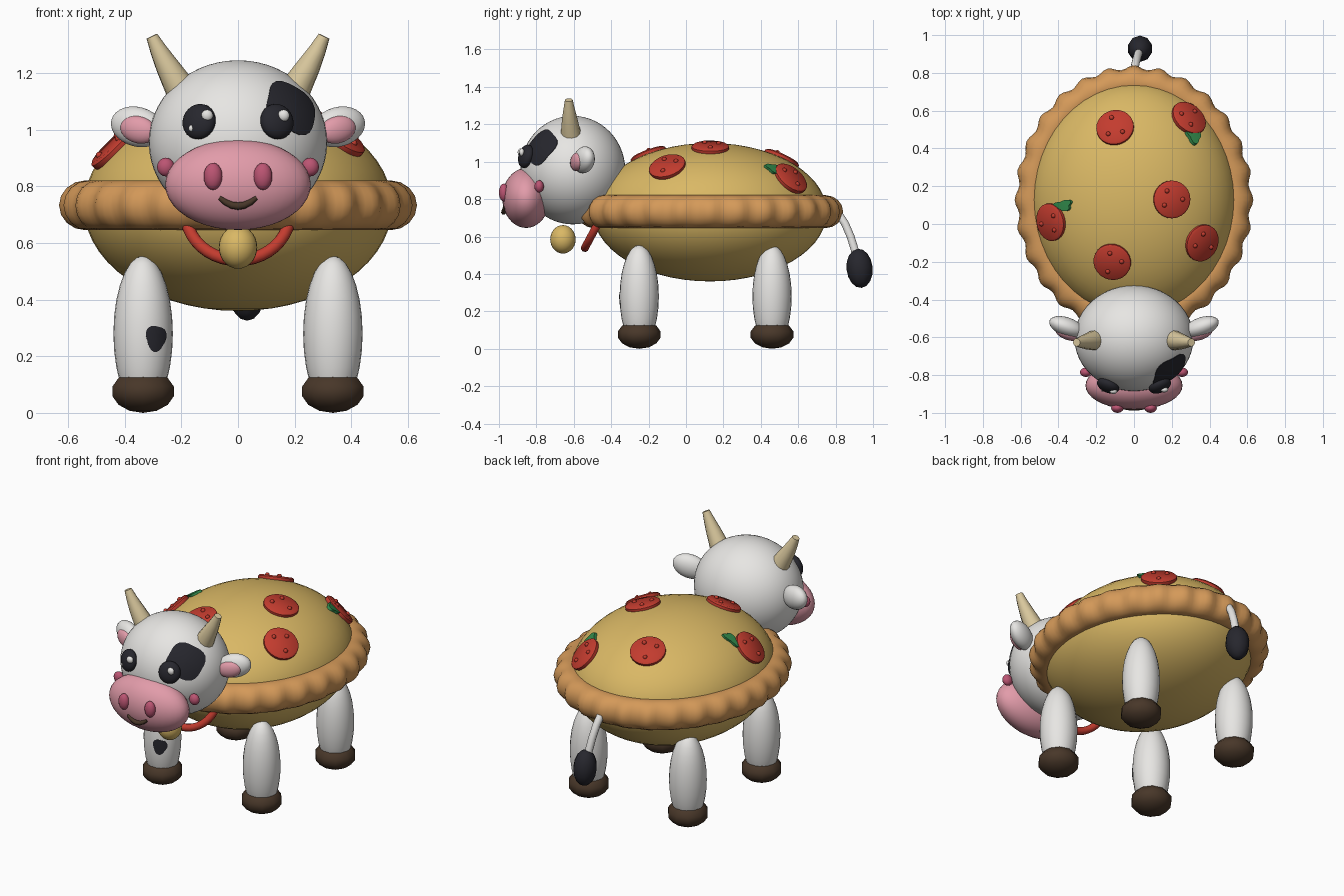
import bpy, bmesh, math
from mathutils import Vector, Matrix, Euler

if "Cube" in bpy.data.objects:
    bpy.data.objects.remove(bpy.data.objects["Cube"])

COLORS = {
    "white": (0.80, 0.79, 0.77), "cheese": (0.70, 0.48, 0.13), "crust": (0.66, 0.32, 0.10),
    "pink": (0.76, 0.33, 0.40), "dark pink": (0.50, 0.09, 0.17), "red": (0.55, 0.045, 0.028),
    "black": (0.02, 0.02, 0.027), "brown": (0.065, 0.038, 0.022),
    "horn": (0.70, 0.58, 0.34), "green": (0.03, 0.25, 0.07)}
MATS = {}
for key, rgb in COLORS.items():
    MATS[key] = bpy.data.materials.new(key)
    MATS[key].diffuse_color = (*rgb, 1)


def finish(name, bm, mat, angle=50):
    bmesh.ops.recalc_face_normals(bm, faces=bm.faces[:])
    me = bpy.data.meshes.new(name)
    bm.to_mesh(me)
    bm.free()
    me.materials.append(MATS[mat])
    me.shade_smooth()
    me.set_sharp_from_angle(angle=math.radians(angle))
    ob = bpy.data.objects.new(name, me)
    bpy.context.collection.objects.link(ob)
    return ob


def ball(name, loc, rad, mat, rot=None, seg=24, rings=14):
    rot = rot or Matrix.Identity(4)
    bm = bmesh.new()
    bmesh.ops.create_uvsphere(bm, u_segments=seg, v_segments=rings, radius=1)
    bm.transform(Matrix.Translation(loc) @ rot @ Matrix.Diagonal((*rad, 1)))
    return finish(name, bm, mat)


def loft(name, rings, mat, closed=False, angle=50):
    bm = bmesh.new()
    vs = [[bm.verts.new(p) for p in r] for r in rings]
    n = len(vs[0])
    for i in range(len(vs) - (0 if closed else 1)):
        a, b = vs[i], vs[(i + 1) % len(vs)]
        for j in range(n):
            bm.faces.new((a[j], a[(j + 1) % n], b[(j + 1) % n], b[j]))
    if not closed:
        bm.faces.new(vs[0])
        bm.faces.new(vs[-1])
    return finish(name, bm, mat, angle)


def tube(name, pts, radii, mat, sides=10):
    pts = [Vector(p) for p in pts]
    rings = []
    for i, p in enumerate(pts):
        d = pts[min(i + 1, len(pts) - 1)] - pts[max(i - 1, 0)]
        u = d.cross(Vector((0.02, 1, 0.3))).normalized()
        v = d.cross(u).normalized()
        rings.append([p + radii[i] * (u * math.cos(t) + v * math.sin(t))
                      for t in (2 * math.pi * k / sides for k in range(sides))])
    return loft(name, rings, mat)


def frame(ell, p):
    """Push p onto an ellipsoid; return a matrix with Z along the normal."""
    c, r = Vector(ell[0]), Vector(ell[1])
    d = Vector(p) - c
    q = Vector([d[i] / r[i] for i in range(3)])
    s = c + d / q.length
    n = Vector([(s - c)[i] / r[i] ** 2 for i in range(3)])
    return Matrix.Translation(s) @ n.to_track_quat('Z', 'Y').to_matrix().to_4x4()


def patch(name, ell, p, size, mat, wob=0.08, lift=1.012, waves=4):
    """Thin irregular spot that follows an ellipsoid."""
    m, c = frame(ell, p), Vector(ell[0])
    bm = bmesh.new()
    prev, n = None, 28
    for k in (0.05, 0.35, 0.65, 0.9, 1.0, 1.0):
        ring = []
        for j in range(n):
            t = 2 * math.pi * j / n
            f = k * (1 + wob * math.sin(waves * t + 0.6))
            w = m @ Vector((size[0] * f * math.cos(t), size[1] * f * math.sin(t), 0))
            s = frame(ell, w).translation
            lf = 0.995 if prev and len(bm.verts) >= 5 * n else lift
            ring.append(bm.verts.new(c + (s - c) * lf))
        if prev:
            for j in range(n):
                bm.faces.new((prev[j], prev[(j + 1) % n], ring[(j + 1) % n], ring[j]))
        else:
            bm.faces.new(ring)
        prev = ring
    return finish(name, bm, mat)


# Pie body: cheese dome, crust bowl and scalloped rim
CY = 0.128
DOME = ((0, CY, 0.73), (0.545, 0.625, 0.37))
ball("cheese_dome", *DOME, "cheese", seg=48, rings=28)
ball("crust_bowl", (0, CY, 0.73), (0.53, 0.61, 0.36), "crust", seg=48, rings=28)
rim = []
for i in range(168):
    u = 2 * math.pi * i / 168
    tr = 0.083 + 0.011 * math.cos(28 * u)
    ring = []
    for j in range(16):
        v = 2 * math.pi * j / 16
        o = tr * math.cos(v)
        ring.append(((0.538 + o) * math.cos(u), CY + (0.618 + o) * math.sin(u),
                     0.733 + 0.088 * math.sin(v)))
    rim.append(ring)
loft("crust_rim", rim, "crust", closed=True)

# Pepperoni slices with raised dots
for x, y in [(-.1, .51), (.29, .56), (.2, .13), (.36, -.1), (-.115, -.2), (-.44, .01)]:
    z = 0.73 + 0.37 * math.sqrt(1 - (x / .545) ** 2 - ((y - CY) / .625) ** 2)
    m = frame(DOME, (x, y, z))
    rings = [[m @ Vector((r * math.cos(t), r * math.sin(t), h))
              for t in (2 * math.pi * k / 24 for k in range(24))]
             for r, h in ((.09, -.03), (.1, -.005), (.1, .008), (.09, .016))]
    loft("pepperoni", rings, "red")
    for dx, dy in ((.045, .03), (-.03, .045), (.0, -.055)):
        ball("pepperoni_dot", m @ Vector((dx, dy, .016)), (.013,) * 3, "red", seg=8, rings=6)

# Basil leaves
patch("basil_leaf_right", DOME, (.31, .46, .96), (.042, .036), "green", .2, 1.03, 3)
patch("basil_leaf_left", DOME, (-.365, .1, 1.0), (.026, .05), "green", .25, 1.03, 3)

# Head and muzzle
HEAD = ((0, -.605, .955), (.315, .28, .29))
ball("head", *HEAD, "white", seg=48, rings=28)
ball("muzzle", (0, -.855, .806), (.257, .127, .16), "pink", seg=36, rings=20)
patch("eye_patch", HEAD, (.2, -.785, 1.085), (.115, .108), "black")
tube("mouth", [(x, -.975 + 1.2 * x * x, .73 + 7 * x * x) for x in
               (-.065, -.045, -.022, 0, .022, .045, .065)],
     [.008, .011, .013, .014, .013, .011, .008], "brown", 8)

for s in (-1, 1):
    # Eyes with highlights
    ex = .135 * s
    m = frame(HEAD, (ex, -.85, 1.027))
    ball("eye", m @ Vector((0, 0, .008)), (.062, .064, .035), "black",
         m.to_quaternion().to_matrix().to_4x4())
    ball("eye_highlight", (ex + .026, -.886 if s < 0 else -.878, 1.05), (.021, .014, .021),
         "white", seg=12, rings=8)
    ball("eye_glint", (ex - .03, -.880, 1.005), (.009, .008, .012), "white", seg=8, rings=6)
    # Nostrils and cheeks
    ball("nostril", (.088 * s, -.974, .835), (.033, .026, .048), "dark pink", seg=16, rings=10)
    ball("cheek", (.255 * s, -.785, .868), (.031, .025, .033), "dark pink", seg=16, rings=10)
    # Ears
    rot = Euler((0, -.25 * s, .35 * s)).to_matrix().to_4x4()
    ball("ear", (.355 * s, -.545, 1.01), (.1, .05, .07), "white", rot)
    ball("inner_ear", (.352 * s, -.583, 1.0), (.068, .03, .048), "pink", rot)
    # Horns
    tube("horn", [(.18 * s, -.61, 1.10), (.215 * s, -.617, 1.165), (.25 * s, -.622, 1.225),
                  (.28 * s, -.625, 1.28), (.304 * s, -.627, 1.33)],
         [.06, .052, .042, .031, .021], "horn", 12)
    # Legs and hooves
    for y in (-.25, .46):
        ball("leg", (.335 * s, y, .28), (.105, .105, .275), "white")
        ball("hoof", (.335 * s, y, .076), (.117, .117, .076), "brown", seg=10, rings=7)

# Dark spot on one front leg
LEG = ((-.335, -.25, .28), (.105, .105, .275))
patch("leg_spot", LEG, (-.288, -.343, .265), (.042, .045), "black", .12, 1.025, 3)

# Collar and bell
tilt = Matrix.Translation((0, -.455, .70)) @ Matrix.Rotation(math.radians(-28), 4, 'X')
loft("collar", [[tilt @ Vector(((.182 + .022 * math.cos(v)) * math.cos(u), .022 * math.sin(v),
                                (.182 + .022 * math.cos(v)) * math.sin(u)))
                 for v in (math.pi * j / 5 for j in range(10))]
                for u in (math.pi * i / 20 for i in range(40))], "red", closed=True)
ball("bell", (0, -.658, .585), (.068, .068, .076), "cheese")

# Tail and tuft
tube("tail", [(-.005, .77, .765), (0, .81, .73), (.008, .85, .67), (.016, .88, .60),
              (.024, .905, .52), (.03, .92, .44)], [.022] * 6, "white")
ball("tail_tuft", (.032, .928, .43), (.066, .07, .105), "black",
     Matrix.Rotation(.1, 4, 'X'), seg=10, rings=8)

for m in bpy.data.materials:
    if m.users and not m.is_grease_pencil:
        m.use_nodes = True
        m.node_tree.nodes["Principled BSDF"].inputs["Base Color"].default_value = m.diffuse_color
